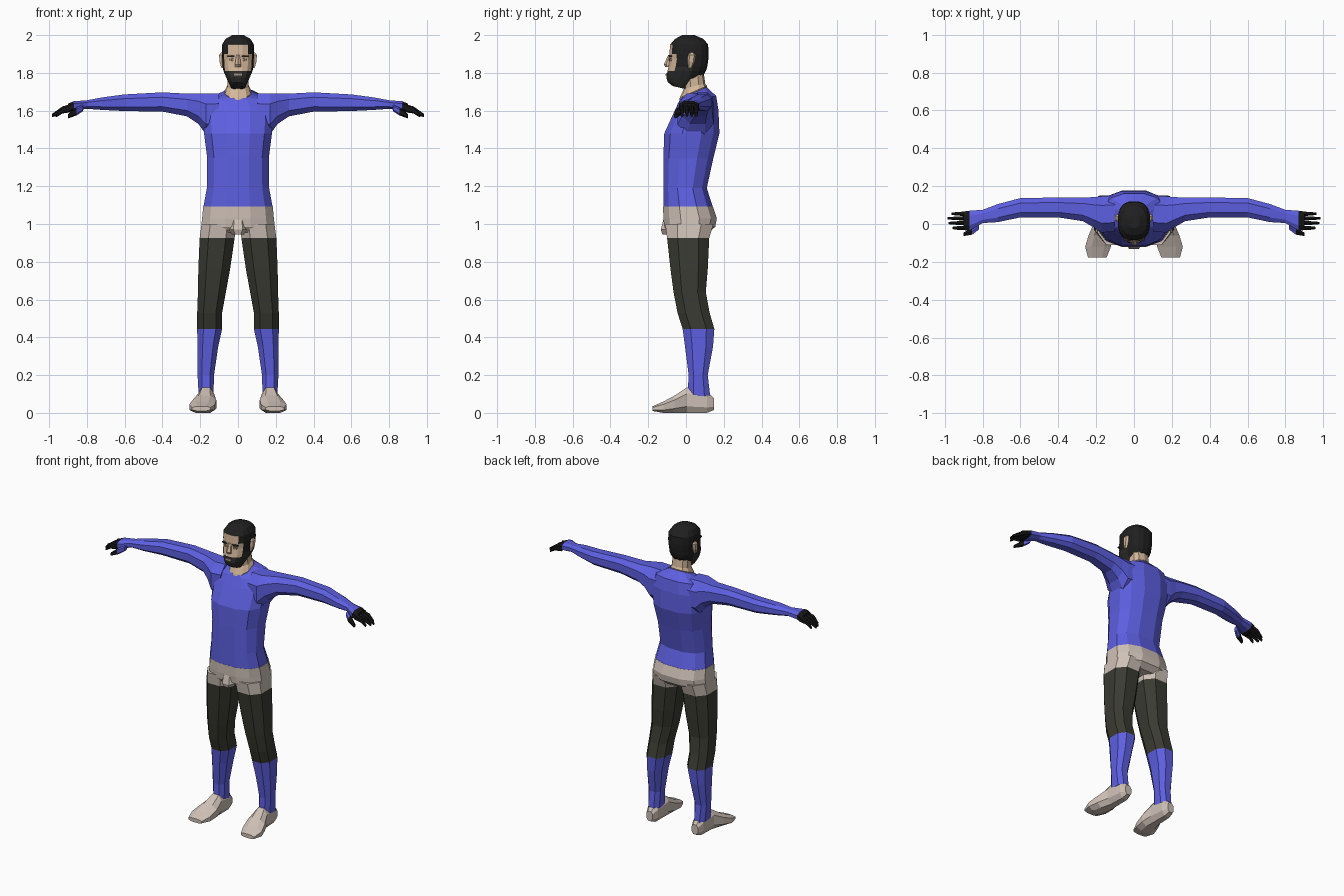
import bpy, bmesh, math
from mathutils import Vector


def mat(name, r, g, b):
    m = bpy.data.materials.new(name)
    m.diffuse_color = (r, g, b, 1)
    return m


BLUE = mat("blue cloth", 0.11, 0.115, 0.75)
BEIGE = mat("beige cloth", 0.62, 0.53, 0.47)
DARK = mat("dark trousers", 0.042, 0.043, 0.032)
SKIN = mat("skin", 0.65, 0.47, 0.32)
HAIR = mat("hair black", 0.014, 0.014, 0.014)
BEARD = mat("beard grey", 0.025, 0.025, 0.024)
GLOVE = mat("glove black", 0.008, 0.008, 0.008)
SHADE = mat("darker skin", 0.38, 0.26, 0.18)


def ring(axis, pos, a0, a1, b0, b1, tilt, n, p):
    """Rounded-box cross-section across an axis, filling a0..a1 by b0..b1."""
    top = math.cos(math.pi / n) ** p
    pts = []
    for i in range(n):
        t = 2 * math.pi * (i + 0.5) / n
        u = math.copysign(abs(math.cos(t)) ** p, math.cos(t)) / top
        v = math.copysign(abs(math.sin(t)) ** p, math.sin(t)) / top
        a = (a0 + a1) / 2 + u * (a1 - a0) / 2
        b = (b0 + b1) / 2 + v * (b1 - b0) / 2
        q = pos + tilt * v
        pts.append({"x": (q, a, b), "y": (a, q, b), "z": (a, b, q)}[axis])
    return pts


def loft(name, axis, rows, mats, rule=None, n=8, p=0.8, mirror=False):
    """Skin rows of (position, a0, a1, b0, b1[, tilt]) into a closed flat-faced part."""
    bm = bmesh.new()
    loops = []
    for r in rows:
        tilt = r[5] if len(r) > 5 else 0
        loops.append([bm.verts.new(c) for c in ring(axis, *r[:5], tilt, n, p)])
    for lo, hi in zip(loops, loops[1:]):
        for i in range(n):
            j = (i + 1) % n
            bm.faces.new((lo[i], lo[j], hi[j], hi[i]))
    bm.faces.new(loops[0])
    bm.faces.new(loops[-1])
    bmesh.ops.recalc_face_normals(bm, faces=bm.faces[:])
    if rule:
        for f in bm.faces:
            f.material_index = rule(f.calc_center_median())
    me = bpy.data.meshes.new(name)
    bm.to_mesh(me)
    bm.free()
    for m in mats:
        me.materials.append(m)
    ob = bpy.data.objects.new(name, me)
    bpy.context.collection.objects.link(ob)
    if mirror:
        mod = ob.modifiers.new("mirror", "MIRROR")
        mod.use_axis[0] = True
    return ob


def sym(z, x, yf, yb, tilt=0):
    return (z, -x, x, yf, yb, tilt)


# Shirt body
loft("shirt", "z", [
    sym(1.09, .183, -.12, .142), sym(1.19, .165, -.12, .11),
    sym(1.35, .163, -.12, .145), sym(1.48, .18, -.115, .177),
    sym(1.60, .185, -.06, .172), sym(1.665, .155, -.035, .16, .012),
    sym(1.695, .07, -.03, .11, .03)], [BLUE], n=12)

# Shorts and front bulge
loft("shorts", "z", [
    sym(.955, .185, -.09, .12), sym(.985, .195, -.115, .155),
    sym(1.03, .19, -.12, .163), sym(1.092, .184, -.121, .143)], [BEIGE], n=12)
loft("shorts_front", "z", [
    sym(.945, .03, -.125, 0), sym(.97, .05, -.133, 0),
    sym(1.03, .04, -.118, 0)], [BEIGE])

# Legs: short hem, trousers, long socks
loft("leg", "z", [
    (1.0, .01, .193, -.11, .145), (.925, .018, .203, -.1, .123),
    (.76, .042, .21, -.082, .115), (.64, .064, .212, -.066, .105),
    (.53, .084, .216, -.045, .125), (.445, .084, .216, -.018, .15),
    (.35, .105, .215, -.005, .143), (.2, .127, .214, .014, .115),
    (.09, .13, .208, .008, .128)], [BEIGE, DARK, BLUE],
    lambda c: 0 if c.z > .925 else 1 if c.z > .445 else 2, mirror=True)

# Shoes
loft("shoe", "y", [
    (.147, .145, .19, .015, .08), (.11, .13, .205, 0, .115),
    (.005, .126, .212, 0, .135), (-.06, .115, .24, 0, .092),
    (-.12, .122, .258, 0, .06), (-.177, .145, .243, .01, .035)],
    [BEIGE], mirror=True)

# Sleeves ending in the back of the glove
loft("arm", "x", [
    (.10, -.04, .15, 1.48, 1.69), (.17, -.045, .147, 1.475, 1.69),
    (.21, -.02, .142, 1.53, 1.69), (.27, .015, .14, 1.57, 1.69),
    (.40, .035, .14, 1.595, 1.697), (.60, .035, .137, 1.598, 1.686),
    (.72, .01, .105, 1.604, 1.67), (.80, .005, .075, 1.61, 1.655),
    (.87, -.036, .07, 1.598, 1.65), (.90, -.032, .066, 1.59, 1.637)],
    [BLUE, GLOVE], lambda c: int(c.x > .872), mirror=True)

# Fingers and thumb
for i, (y, tip) in enumerate([(.054, .965), (.03, .985), (.005, .98), (-.021, .96)]):
    loft("finger_%d" % (i + 1), "x", [
        (.88, y - .012, y + .012, 1.595, 1.635), (.93, y - .01, y + .01, 1.587, 1.62),
        (tip, y - .006, y + .006, 1.567, 1.582)], [GLOVE], n=6, mirror=True)
loft("thumb", "x", [
    (.82, -.03, 0, 1.60, 1.63), (.855, -.056, -.02, 1.577, 1.615),
    (.90, -.064, -.045, 1.56, 1.58)], [BLUE, GLOVE], lambda c: int(c.x > .85),
    n=6, mirror=True)

# Neck, dipping to a shallow V at the front
loft("neck", "z", [
    sym(1.68, .06, -.034, .105, .022), sym(1.70, .068, -.03, .108, .03),
    sym(1.73, .056, -.008, .1, .012), sym(1.81, .055, -.01, .09)], [SKIN], n=10)


# Head: hair on the crown, back and sideburns; beard around the jaw
def head_rule(c):
    if c.z > 1.95 or c.y > .025:
        return 1
    if c.y > -.035 and c.z > 1.83:
        return 1
    if c.z > 1.90 and abs(c.x) > .055:
        return 1
    if c.z < 1.815 or (c.z < 1.84 and c.y > -.06):
        return 2
    return 0


loft("head", "z", [
    sym(1.722, .035, -.07, .0, -.008), sym(1.745, .048, -.096, .03, -.006),
    sym(1.775, .062, -.104, .085), sym(1.81, .077, -.098, .105),
    sym(1.83, .081, -.093, .112), sym(1.87, .083, -.086, .118),
    sym(1.90, .085, -.088, .12), sym(1.95, .084, -.084, .117),
    sym(1.98, .066, -.058, .092), sym(2.0, .03, -.02, .045)],
    [SKIN, HAIR, BEARD], head_rule, n=16)

# Face details
loft("nose", "z", [
    sym(1.832, .016, -.108, -.06), sym(1.845, .017, -.114, -.06),
    sym(1.895, .008, -.092, -.06)], [SKIN], n=6)
loft("mouth", "z", [sym(1.786, .022, -.107, -.09), sym(1.797, .022, -.106, -.09)],
     [SHADE], n=6)
loft("eyebrow", "z", [
    (1.885, .016, .056, -.09, -.07), (1.893, .016, .056, -.091, -.07)],
    [BEARD], n=6, mirror=True)
loft("eye", "z", [
    (1.864, .02, .048, -.088, -.065), (1.875, .02, .048, -.088, -.065)],
    [SHADE], n=6, mirror=True)
loft("ear", "z", [
    (1.825, .07, .088, .012, .03), (1.86, .07, .098, .01, .045),
    (1.895, .07, .1, .012, .05), (1.907, .07, .09, .02, .042)],
    [SKIN], n=6, mirror=True)
